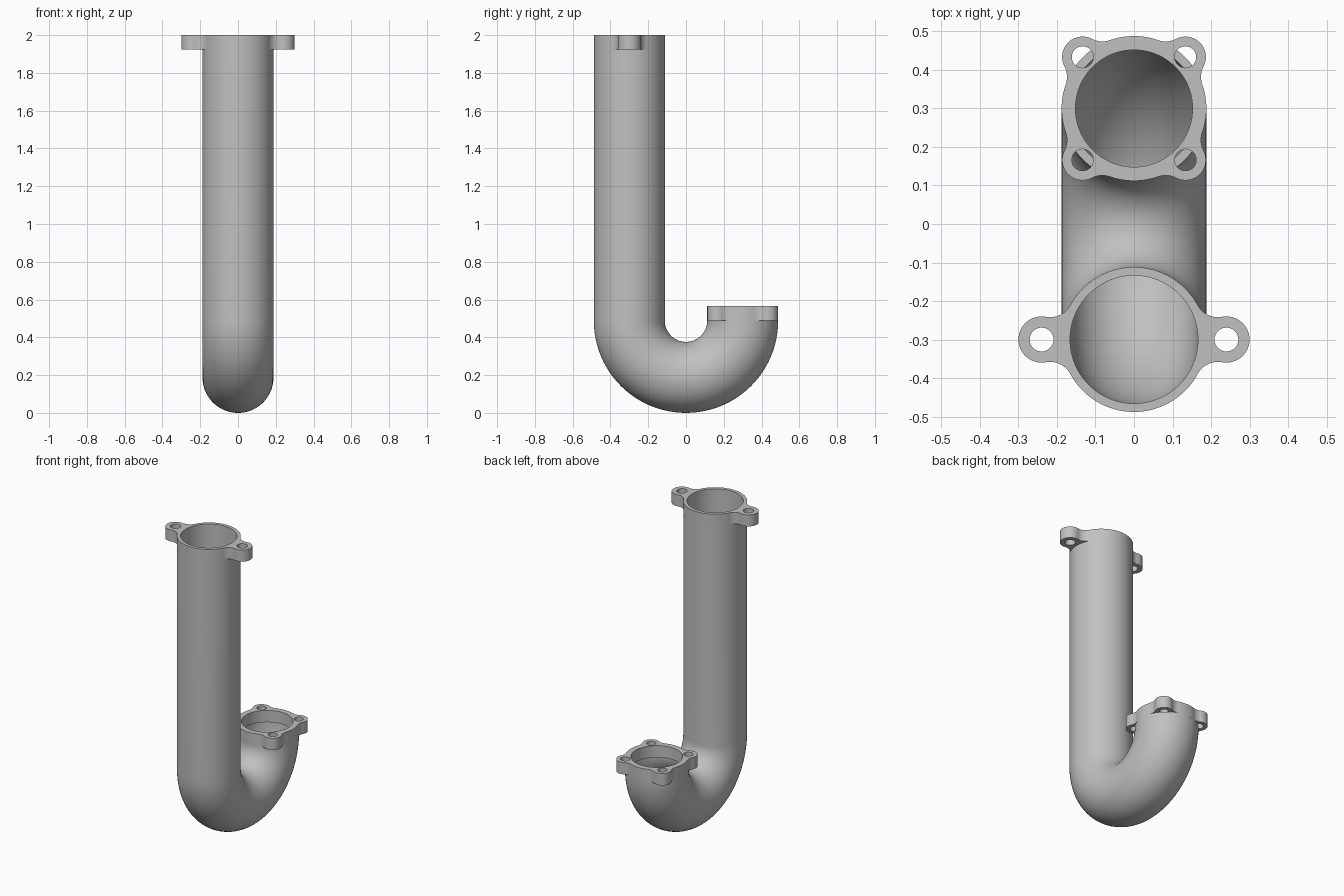
import bpy, bmesh
from math import pi, cos, sin, atan2, sqrt, radians

cube = bpy.data.objects.get("Cube")
if cube:
    bpy.data.objects.remove(cube, do_unlink=True)

BEND = 0.3        # radius of the bend centreline
OUTER = 0.188     # pipe radius
BORE = 0.166      # pipe bore radius
BASE = OUTER + BEND
SEGMENTS = 96

metal = bpy.data.materials.new("plain grey metal")
metal.use_nodes = True
grey = (0.53, 0.53, 0.53, 1)
metal.diffuse_color = grey
metal.node_tree.nodes["Principled BSDF"].inputs["Base Color"].default_value = grey


def finish(name, bm):
    """Turn a bmesh into a shaded object."""
    bmesh.ops.remove_doubles(bm, verts=bm.verts, dist=1e-5)
    bmesh.ops.recalc_face_normals(bm, faces=bm.faces)
    mesh = bpy.data.meshes.new(name)
    bm.to_mesh(mesh)
    bm.free()
    mesh.materials.append(metal)
    obj = bpy.data.objects.new(name, mesh)
    bpy.context.collection.objects.link(obj)
    bpy.ops.object.select_all(action="DESELECT")
    obj.select_set(True)
    bpy.context.view_layer.objects.active = obj
    bpy.ops.object.shade_smooth_by_angle(angle=radians(30))
    return obj


def arc(cx, cy, r, start, end, steps=16):
    """Points along an arc, leaving out the last one."""
    angles = [start + (end - start) * i / steps for i in range(steps)]
    return [(cx + r * cos(a), cy + r * sin(a)) for a in angles]


def eared_outline(ears, first, dist, ear_r, fillet):
    """Round body with evenly spaced ears, blended by concave fillets."""
    body, tip = OUTER + fillet, ear_r + fillet
    along = (body ** 2 - tip ** 2 + dist ** 2) / (2 * dist)
    side = sqrt(body ** 2 - along ** 2)
    b, g = atan2(side, along), atan2(side, dist - along)
    lobe = arc(along, -side, fillet, pi - b, g)
    lobe += arc(dist, 0, ear_r, g - pi, pi - g, 32)
    lobe += arc(along, side, fillet, -g, b - pi)
    lobe += arc(0, 0, OUTER, b, 2 * pi / ears - b, 32)
    points = []
    for k in range(ears):
        a = first + 2 * pi * k / ears
        points += [(x * cos(a) - y * sin(a), x * sin(a) + y * cos(a)) for x, y in lobe]
    return points


def flange(name, y, bottom, top, bore, ears, first, dist, ear_r, hole_r, fillet):
    """Extruded plate with a bore and one bolt hole in each ear."""
    loops = [eared_outline(ears, first, dist, ear_r, fillet),
             arc(0, 0, bore, 0, 2 * pi, SEGMENTS)]
    for k in range(ears):
        a = first + 2 * pi * k / ears
        loops.append(arc(dist * cos(a), dist * sin(a), hole_r, 0, 2 * pi, 32))
    curve = bpy.data.curves.new(name + " profile", "CURVE")
    curve.dimensions = "2D"
    curve.fill_mode = "BOTH"
    curve.extrude = (top - bottom) / 2
    for loop in loops:
        spline = curve.splines.new("POLY")
        spline.points.add(len(loop) - 1)
        for point, (px, py) in zip(spline.points, loop):
            point.co = (px, py, 0, 1)
        spline.use_cyclic_u = True
    temp = bpy.data.objects.new(name + " profile", curve)
    mesh = bpy.data.meshes.new_from_object(temp)
    bm = bmesh.new()
    bm.from_mesh(mesh)
    bmesh.ops.translate(bm, verts=bm.verts, vec=(0, y, (top + bottom) / 2))
    bpy.data.objects.remove(temp)
    bpy.data.curves.remove(curve)
    bpy.data.meshes.remove(mesh)
    return finish(name, bm)


def hooked_pipe(name, top):
    """Hollow tube: straight drop, then a half-circle bend to the back."""
    stations = [(top, pi)] + [(BASE, pi + pi * i / 48) for i in range(49)]
    bm = bmesh.new()

    def ring(r, z, phi):
        verts = []
        for i in range(SEGMENTS):
            t = 2 * pi * i / SEGMENTS
            reach = BEND + r * sin(t)
            verts.append(bm.verts.new((r * cos(t), cos(phi) * reach, z + sin(phi) * reach)))
        return verts

    # out along the outside, back along the bore, closed into one skin
    rings = [ring(OUTER, z, p) for z, p in stations]
    rings += [ring(BORE, z, p) for z, p in reversed(stations)]
    for k, here in enumerate(rings):
        after = rings[(k + 1) % len(rings)]
        for i in range(SEGMENTS):
            j = (i + 1) % SEGMENTS
            bm.faces.new((here[i], here[j], after[j], after[i]))
    return finish(name, bm)


hooked_pipe("hooked_pipe", 1.925)
# tall inlet with two side ears
flange("inlet_flange", -BEND, 1.925, 2.0, BORE, 2, 0, 0.24, 0.06, 0.031, 0.06)
# short outlet with four corner ears and a narrower bore
flange("outlet_flange", BEND, BASE, 0.565, 0.152, 4, pi / 4, 0.189, 0.053, 0.028, 0.06)
